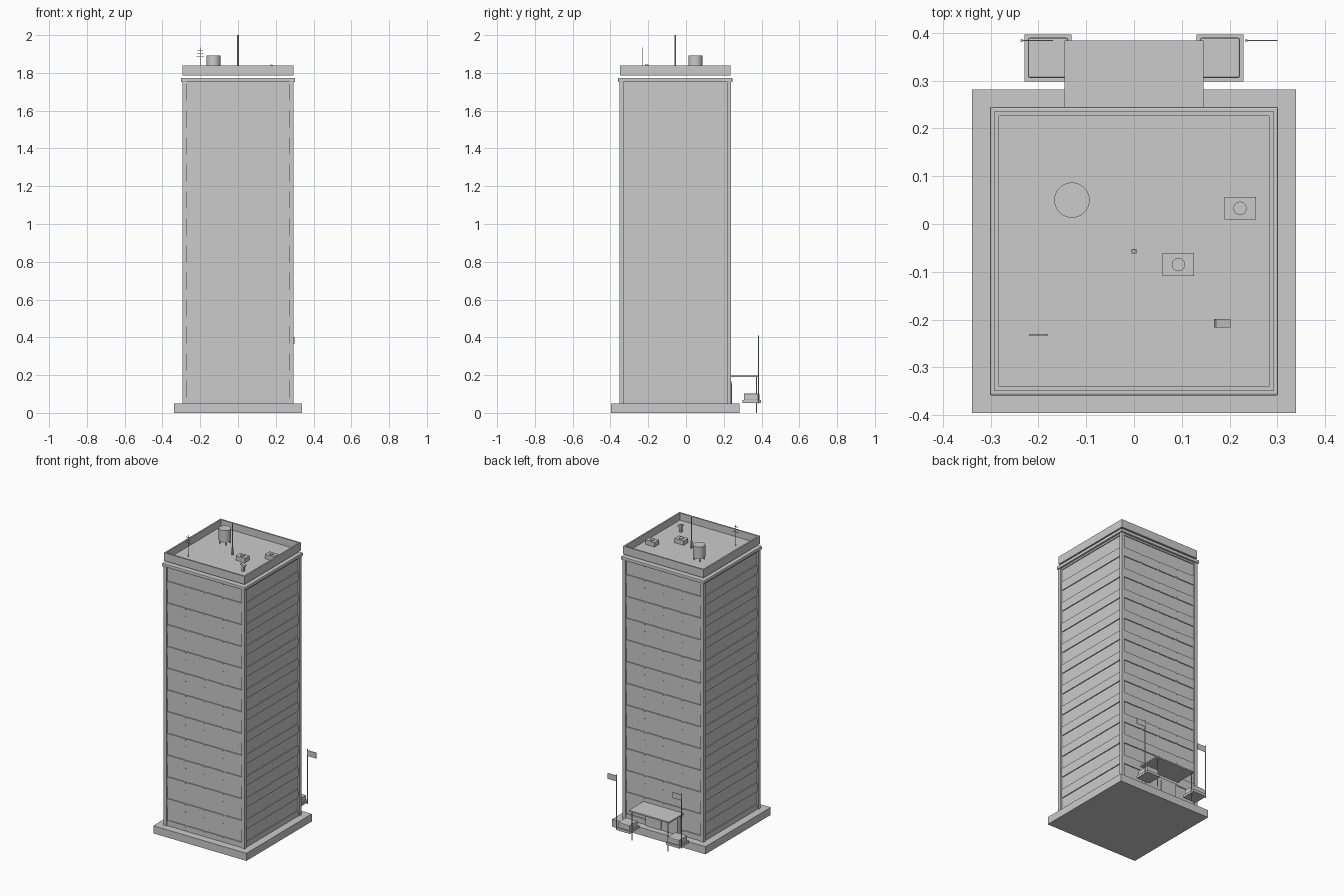
import bpy, math

if "Cube" in bpy.data.objects:
    bpy.data.objects.remove(bpy.data.objects["Cube"])

CY = -0.057            # tower centre in y


def box(name, x0, x1, y0, y1, z0, z1, bevel=0):
    bpy.ops.mesh.primitive_cube_add(size=1, location=((x0+x1)/2, (y0+y1)/2, (z0+z1)/2))
    o = bpy.context.object
    o.name = name
    o.scale = (x1-x0, y1-y0, z1-z0)
    bpy.ops.object.transform_apply(location=False, rotation=False, scale=True)
    if bevel:
        m = o.modifiers.new("bevel", 'BEVEL')
        m.width = bevel
        m.segments = 2
    return o


def square(name, h, z0, z1, bevel=0):
    return box(name, -h, h, CY-h, CY+h, z0, z1, bevel)


def cyl(name, x, y, r, z0, z1, n=24):
    bpy.ops.mesh.primitive_cylinder_add(vertices=n, radius=r, depth=z1-z0,
                                        location=(x, y, (z0+z1)/2))
    o = bpy.context.object
    o.name = name
    bpy.ops.object.shade_smooth_by_angle()
    return o


def panel(name, axis, sign, a, b, z0, z1, d0, d1, r):
    """Facade panel with rounded corners in the wall plane."""
    outline = []
    for ca, cz, start in ((b-r, z1-r, 0), (a+r, z1-r, 90), (a+r, z0+r, 180), (b-r, z0+r, 270)):
        for k in range(3):
            t = math.radians(start + 45*k)
            outline.append((ca + r*math.cos(t), cz + r*math.sin(t)))
    verts = []
    for d in (d0, d1):
        for u, z in outline:
            verts.append((u, CY+sign*d, z) if axis == 'y' else (sign*d, CY+u, z))
    n = len(outline)
    faces = [tuple(range(n))[::-1], tuple(range(n, 2*n))]
    faces += [(i, (i+1) % n, (i+1) % n+n, i+n) for i in range(n)]
    if (axis == 'y') == (sign > 0):
        faces = [f[::-1] for f in faces]
    me = bpy.data.meshes.new(name)
    me.from_pydata(verts, [], faces)
    o = bpy.data.objects.new(name, me)
    bpy.context.collection.objects.link(o)


# plinth, core and corner posts
square("base_slab", 0.339, 0, 0.05)
square("tower_core", 0.284, 0.05, 1.76)
for sx in (-1, 1):
    for sy in (-1, 1):
        x, y = sx*0.284, CY + sy*0.284
        box("corner_post", x-0.011, x+0.011, y-0.011, y+0.011, 0.05, 1.752)

# floor bands: four panels on front and back, one long panel on each side
for i in range(13):
    z0 = 0.025 + i*0.131 * 12/11
    z1 = min(z0 + 0.06, 1.755)
    z0 = max(z0, 0.045)
    r = min(0.01, (z1-z0)*0.4)
    for s in (-1, 1):
        for k in range(4):
            a = -0.274 + k*0.137
            panel("floor_band_panel", 'y', s, a, a+0.137, z0, z1, 0.28, 0.29, r)
        panel("floor_band_side", 'x', s, -0.27, 0.27, z0, z1, 0.28, 0.29, r)

# cornice, roof deck and parapet
square("cornice", 0.302, 1.751, 1.773, 0.004)
square("roof_deck", 0.287, 1.787, 1.793)
h, t = 0.293, 0.01
for s in (-1, 1):
    x0, x1 = sorted((s*h, s*(h-t)))
    box("parapet_side", x0, x1, CY-h, CY+h, 1.787, 1.84)
    box("parapet_end", -h+t, h-t, CY+x0, CY+x1, 1.787, 1.84)

# water tank on legs
cyl("water_tank", -0.13, 0.05, 0.037, 1.815, 1.892, 32)
for sx in (-1, 1):
    for sy in (-1, 1):
        cyl("tank_leg", -0.13+sx*0.022, 0.05+sy*0.022, 0.003, 1.793, 1.817, 8)

# masts
box("lightning_mast", -0.005, 0.005, CY-0.005, CY+0.005, 1.793, 1.84)
cyl("lightning_rod", 0, CY, 0.004, 1.84, 2.0, 8)
cyl("aerial_mast", -0.2, -0.232, 0.002, 1.793, 1.935, 8)
for z, w in ((1.885, 0.02), (1.902, 0.017), (1.92, 0.014)):
    box("aerial_bar", -0.2-w, -0.2+w, -0.2335, -0.2305, z-0.0015, z+0.0015)

# air conditioning units
for x, y in ((0.222, 0.033), (0.093, -0.085)):
    box("cooling_unit", x-0.033, x+0.033, y-0.024, y+0.024, 1.793, 1.822)
    cyl("cooling_fan", x, y, 0.014, 1.822, 1.828, 20)

# bent roof vent
box("vent_pipe", 0.176, 0.192, -0.216, -0.2, 1.793, 1.832)
hood = box("vent_hood", 0.169, 0.201, -0.217, -0.199, 1.827, 1.84)
hood.rotation_euler.y = math.radians(20)

# entrance on the back: doors, canopy, posts
box("door_frame", -0.125, 0.125, 0.22, 0.24, 0.05, 0.17)
for x in (-0.06, 0.06):
    box("door_leaf", x-0.05, x+0.05, 0.22, 0.244, 0.05, 0.155)
box("canopy", -0.146, 0.146, 0.23, 0.384, 0.19, 0.199)
for x in (-0.132, 0.132):
    cyl("canopy_post", x, 0.374, 0.003, 0, 0.191, 10)

# planters and flags either side of the entrance
for s in (-1, 1):
    c = s*0.18
    box("planter_flange", c-0.049, c+0.049, 0.298, 0.397, 0.052, 0.068)
    box("planter_box", c-0.042, c+0.042, 0.306, 0.39, 0.066, 0.102, 0.004)
    px = s*0.235
    cyl("flag_pole", px, 0.384, 0.003, 0.05, 0.41, 10)
    box("flag", px, px+0.065, 0.383, 0.385, 0.365, 0.403)
